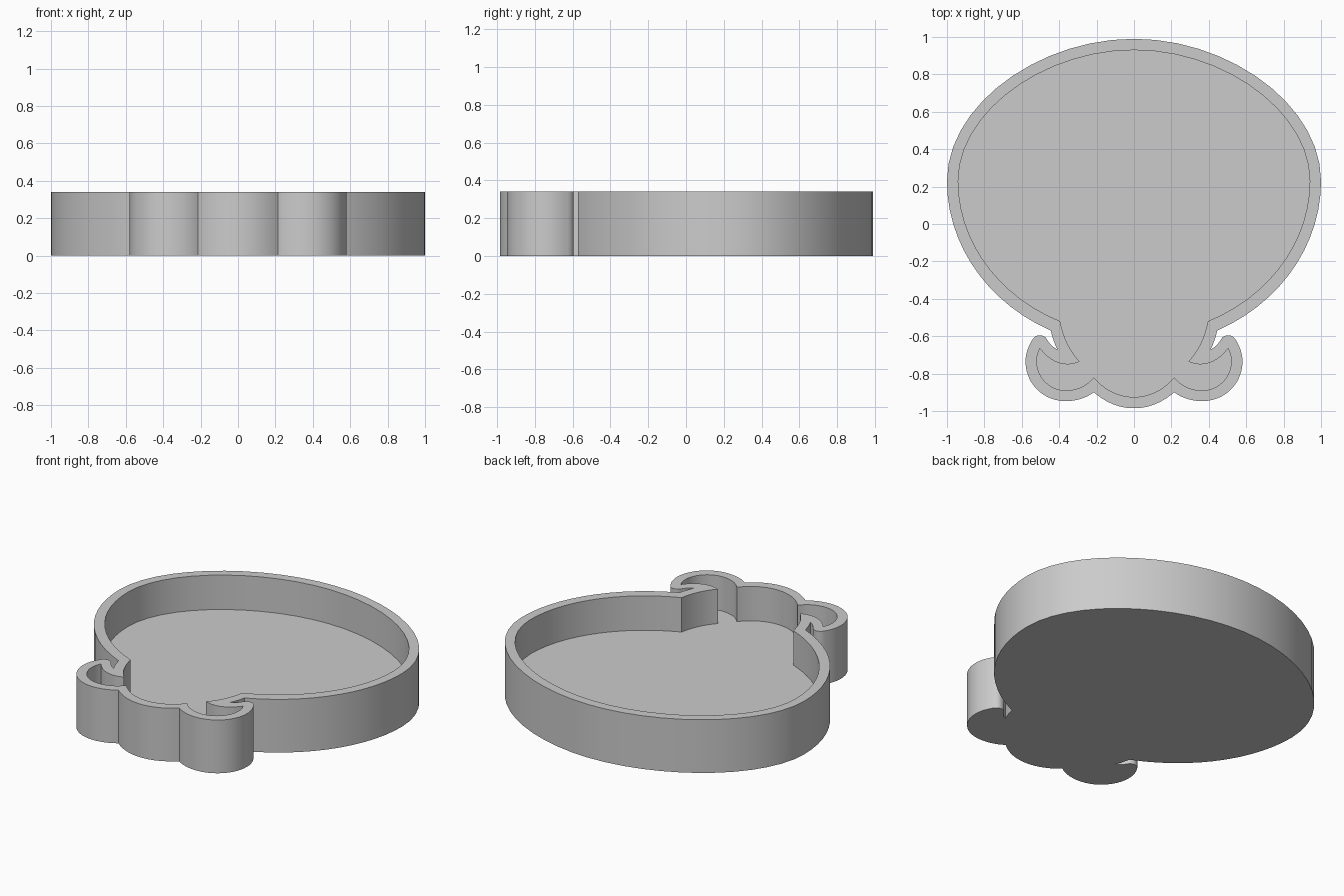
import bpy
import bmesh
from mathutils import Vector
from mathutils.geometry import interpolate_bezier

HEIGHT = 0.34
FLOOR = 0.12
STEPS = 14

cube = bpy.data.objects.get("Cube")
if cube:
    bpy.data.objects.remove(cube, do_unlink=True)


def make_material(name, colour):
    material = bpy.data.materials.new(name)
    material.use_nodes = True
    material.diffuse_color = colour
    for node in material.node_tree.nodes:
        if node.type == "BSDF_PRINCIPLED":
            node.inputs["Base Color"].default_value = colour
    return material


def closed_outline(start, segments):
    """Sample a chain of bezier segments and mirror it across x = 0."""
    half = [Vector(start)]
    for handle_a, handle_b, end in segments:
        points = interpolate_bezier(half[-1], Vector(handle_a),
                                    Vector(handle_b), Vector(end), STEPS)
        half.extend(point.to_2d() for point in points[1:])
    mirrored = [Vector((-point.x, point.y)) for point in reversed(half[1:-1])]
    return half + mirrored


def add_ring(bm, outline, z):
    return [bm.verts.new((point.x, point.y, z)) for point in outline]


def add_wall(bm, lower, upper):
    count = len(lower)
    for i in range(count):
        j = (i + 1) % count
        bm.faces.new((lower[i], lower[j], upper[j], upper[i]))


def ring_edges(bm, ring):
    return [bm.edges.get((ring[i - 1], ring[i])) for i in range(len(ring))]


# Outer outline: rounded body, neck notch, curled side lobe, centre lobe
outer = closed_outline((0, 0.99), [
    ((0.51, 0.99), (1, 0.635), (1, 0.23)),
    ((1, -0.11), (0.785, -0.42), (0.445, -0.57)),
    ((0.435, -0.61), (0.425, -0.64), (0.41, -0.67)),
    ((0.432, -0.66), (0.452, -0.64), (0.467, -0.615)),
    ((0.475, -0.6), (0.49, -0.595), (0.505, -0.595)),
    ((0.525, -0.595), (0.54, -0.61), (0.55, -0.63)),
    ((0.57, -0.665), (0.58, -0.7), (0.58, -0.735)),
    ((0.58, -0.855), (0.485, -0.947), (0.365, -0.947)),
    ((0.31, -0.947), (0.255, -0.93), (0.215, -0.9)),
    ((0.15, -0.955), (0.08, -0.985), (0, -0.985)),
])

# Inner outline of the hollow
inner = closed_outline((0, 0.93), [
    ((0.48, 0.93), (0.94, 0.6), (0.94, 0.23)),
    ((0.94, -0.09), (0.727, -0.385), (0.395, -0.52)),
    ((0.38, -0.6), (0.345, -0.68), (0.29, -0.735)),
    ((0.36, -0.77), (0.445, -0.745), (0.503, -0.665)),
    ((0.515, -0.69), (0.52, -0.71), (0.52, -0.735)),
    ((0.52, -0.82), (0.45, -0.89), (0.365, -0.89)),
    ((0.305, -0.89), (0.25, -0.865), (0.215, -0.82)),
    ((0.155, -0.89), (0.08, -0.925), (0, -0.925)),
])

bm = bmesh.new()

# Base and outer wall
base_ring = add_ring(bm, outer, 0)
outer_rim = add_ring(bm, outer, HEIGHT)
bm.faces.new(base_ring)
add_wall(bm, base_ring, outer_rim)

# Recessed floor and inner wall
floor_ring = add_ring(bm, inner, FLOOR)
inner_rim = add_ring(bm, inner, HEIGHT)
bm.faces.new(floor_ring)
add_wall(bm, floor_ring, inner_rim)

# Flat rim between the two outlines
bmesh.ops.triangle_fill(bm, use_beauty=True, normal=(0, 0, 1),
                        edges=ring_edges(bm, outer_rim) + ring_edges(bm, inner_rim))
bmesh.ops.recalc_face_normals(bm, faces=bm.faces)

mesh = bpy.data.meshes.new("shallow_tray")
bm.to_mesh(mesh)
bm.free()
mesh.materials.append(make_material("plain grey", (0.6, 0.6, 0.6, 1)))
tray = bpy.data.objects.new("shallow_tray", mesh)
bpy.context.collection.objects.link(tray)

# Smooth curved walls with crisp corners
bpy.ops.object.select_all(action="DESELECT")
tray.select_set(True)
bpy.context.view_layer.objects.active = tray
bpy.ops.object.shade_smooth_by_angle(angle=0.5)
